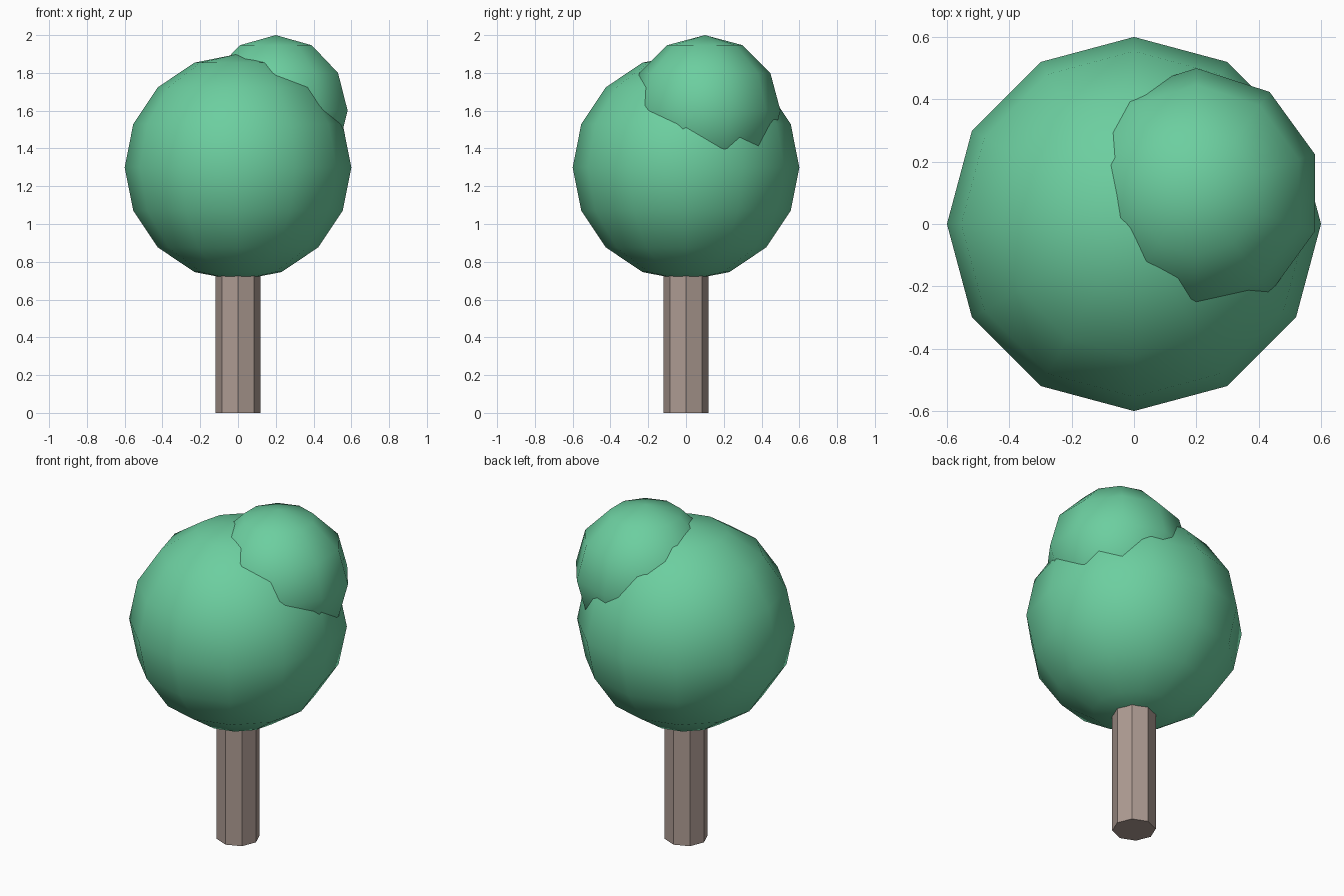
import bpy

if "Cube" in bpy.data.objects:
    bpy.data.objects.remove(bpy.data.objects["Cube"])


def material(name, color):
    mat = bpy.data.materials.new(name)
    mat.diffuse_color = (*color, 1.0)
    mat.use_nodes = True
    mat.node_tree.nodes["Principled BSDF"].inputs["Base Color"].default_value = mat.diffuse_color
    return mat


bark = material("bark", (0.42, 0.33, 0.29))
leaf = material("leaf", (0.15, 0.62, 0.35))


def crown(name, segments, rings, radius, location):
    bpy.ops.mesh.primitive_uv_sphere_add(
        segments=segments, ring_count=rings, radius=radius, location=location)
    obj = bpy.context.object
    obj.name = name
    obj.data.materials.append(leaf)
    bpy.ops.object.shade_smooth()


# Flat-sided octagonal trunk, its top hidden in the foliage
bpy.ops.mesh.primitive_cylinder_add(
    vertices=8, radius=0.12, depth=0.8, location=(0, 0, 0.4))
trunk = bpy.context.object
trunk.name = "trunk"
trunk.data.materials.append(bark)

# Main crown and the smaller clump at its upper right
crown("main_crown", 12, 8, 0.6, (0, 0, 1.3))
crown("upper_crown", 10, 6, 0.4, (0.2, 0.1, 1.6))
